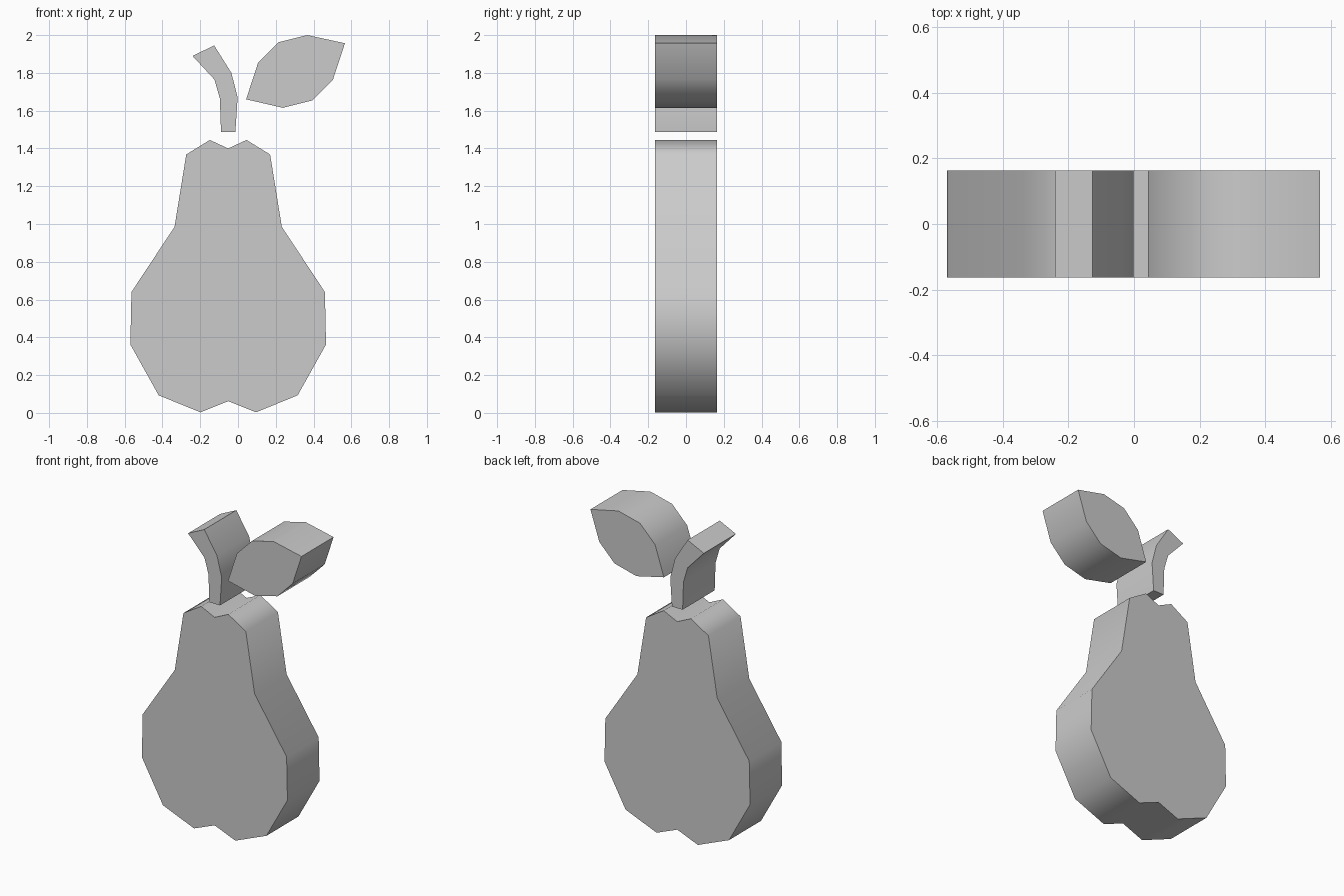
import bpy
import bmesh
import math

cube = bpy.data.objects.get("Cube")
if cube:
    bpy.data.objects.remove(cube, do_unlink=True)

HALF_DEPTH = 0.163

grey = bpy.data.materials.new("plain grey")
grey.use_nodes = True
grey.diffuse_color = (0.6, 0.6, 0.6, 1)
grey.node_tree.nodes["Principled BSDF"].inputs["Base Color"].default_value = (0.6, 0.6, 0.6, 1)


def extruded_part(name, outline):
    """Extrude an x-z outline evenly along y."""
    bm = bmesh.new()
    front = bm.faces.new([bm.verts.new((x, -HALF_DEPTH, z)) for x, z in outline])
    new = bmesh.ops.extrude_face_region(bm, geom=[front], use_keep_orig=True)["geom"]
    back = [v for v in new if isinstance(v, bmesh.types.BMVert)]
    bmesh.ops.translate(bm, verts=back, vec=(0, 2 * HALF_DEPTH, 0))
    bmesh.ops.recalc_face_normals(bm, faces=bm.faces)
    mesh = bpy.data.meshes.new(name)
    bm.to_mesh(mesh)
    bm.free()
    mesh.materials.append(grey)
    obj = bpy.data.objects.new(name, mesh)
    bpy.context.collection.objects.link(obj)
    bpy.ops.object.select_all(action="DESELECT")
    obj.select_set(True)
    bpy.context.view_layer.objects.active = obj
    bpy.ops.object.shade_smooth_by_angle(angle=math.radians(60))
    return obj


# Pear body: right half profile mirrored about its own axis, notched at both ends
AXIS = -0.052
half = [(0.147, 0.003), (0.368, 0.093), (0.518, 0.362), (0.512, 0.64),
        (0.284, 0.985), (0.222, 1.368), (0.097, 1.445)]
right = [(AXIS + x, z) for x, z in half]
left = [(AXIS - x, z) for x, z in reversed(half)]
extruded_part("pear_body", [(AXIS, 0.062)] + right + [(AXIS, 1.4)] + left)

# Curved stem
extruded_part("stem", [(-0.09, 1.487), (-0.014, 1.487), (-0.002, 1.67), (-0.035, 1.8),
                       (-0.126, 1.945), (-0.241, 1.89), (-0.125, 1.765), (-0.096, 1.665)])

# Leaf
extruded_part("leaf", [(0.043, 1.66), (0.238, 1.615), (0.395, 1.655), (0.503, 1.765),
                       (0.566, 1.957), (0.367, 2.0), (0.213, 1.962), (0.106, 1.853)])
